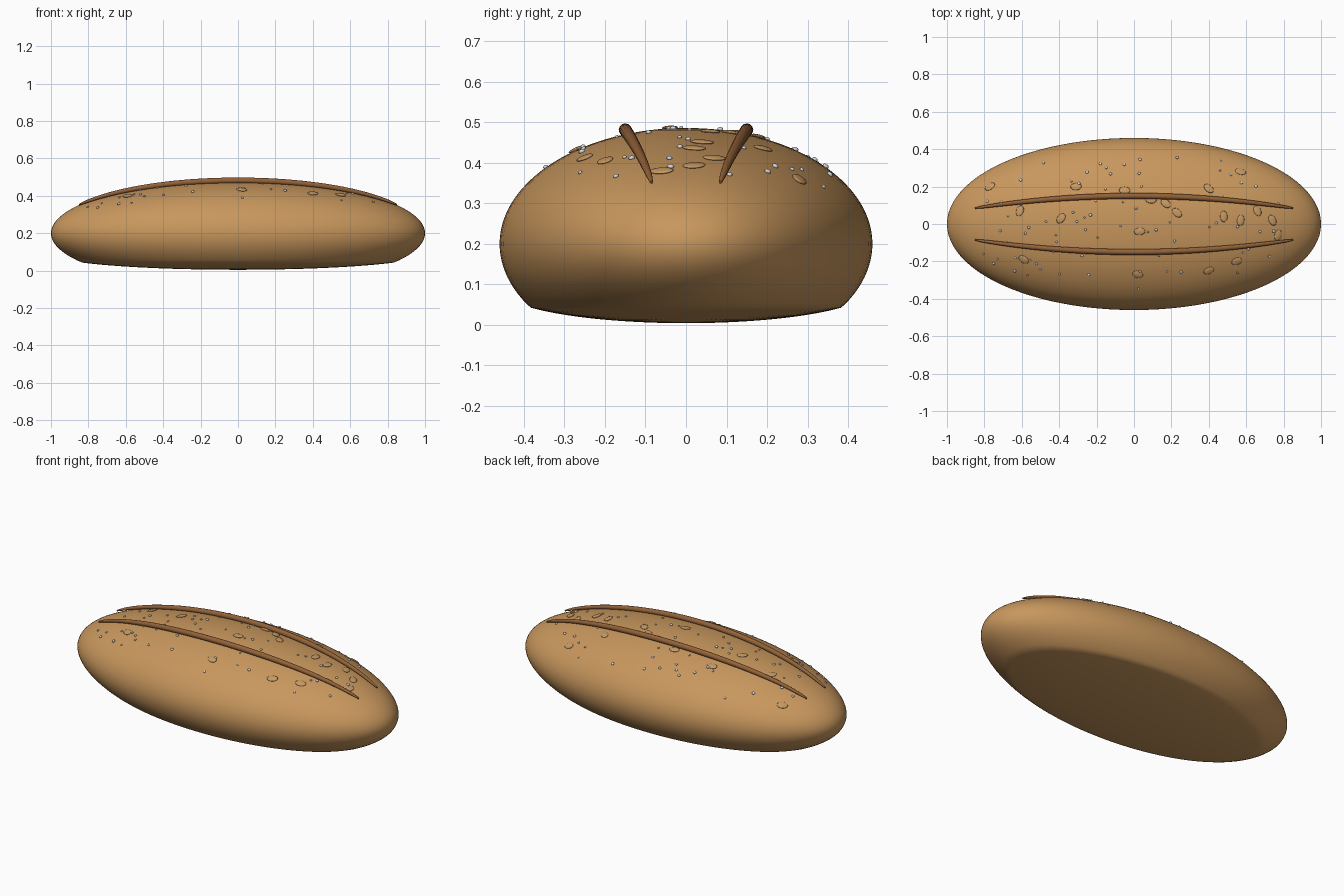
import bpy, math, random
from mathutils import Vector

cube = bpy.data.objects.get("Cube")
if cube:
    bpy.data.objects.remove(cube, do_unlink=True)

random.seed(7)
RADII = Vector((1.0, 0.46, 0.286))
MID = 0.2
FLAT = -0.157   # underside starts here, relative to MID


def material(name, r, g, b):
    m = bpy.data.materials.new(name)
    m.use_nodes = True
    m.diffuse_color = (r, g, b, 1)
    m.node_tree.nodes["Principled BSDF"].inputs["Base Color"].default_value = (r, g, b, 1)
    return m


crust = material("golden crust", 0.58, 0.31, 0.11)
cut = material("dark crust", 0.29, 0.12, 0.04)
oat = material("oat flake", 0.56, 0.32, 0.13)
salt = material("salt", 0.62, 0.68, 0.74)


def top(x, y):
    """Height of the crust above a point."""
    return MID + RADII.z * math.sqrt(max(0, 1 - (x / RADII.x) ** 2 - (y / RADII.y) ** 2))


def normal(x, y):
    """Outward direction of the crust above a point."""
    z = top(x, y) - MID
    return Vector((x / RADII.x ** 2, y / RADII.y ** 2, z / RADII.z ** 2)).normalized()


def finish(obj, name, mat):
    obj.name = name
    obj.data.materials.append(mat)
    for p in obj.data.polygons:
        p.use_smooth = True


# Loaf: an ellipsoid with its underside pressed almost flat
bpy.ops.mesh.primitive_uv_sphere_add(segments=96, ring_count=64)
loaf = bpy.context.object
for v in loaf.data.vertices:
    x, y, z = (v.co[i] * RADII[i] for i in range(3))
    if z < FLAT:
        z = FLAT + (z - FLAT) * 0.3
    v.co = (x, y, z + MID)
finish(loaf, "loaf", crust)


# Scored ridges: tapered tubes that follow the crust
def ridge(name, side):
    curve = bpy.data.curves.new(name, "CURVE")
    curve.dimensions = "3D"
    curve.bevel_depth = 0.016
    curve.bevel_resolution = 4
    curve.use_fill_caps = True
    spline = curve.splines.new("POLY")
    steps = 40
    spline.points.add(steps)
    for i, p in enumerate(spline.points):
        t = 2 * i / steps - 1
        x = 0.85 * t
        y = side * (0.15 - 0.065 * t * t)
        p.co = (x, y, top(x, y) + 0.011, 1)
        p.radius = 0.25 + 0.75 * (1 - t * t) ** 0.5
    obj = bpy.data.objects.new(name, curve)
    bpy.context.collection.objects.link(obj)
    bpy.ops.object.select_all(action="DESELECT")
    obj.select_set(True)
    bpy.context.view_layer.objects.active = obj
    bpy.ops.object.convert(target="MESH")
    finish(bpy.context.object, name, cut)


ridge("left_ridge", 1)
ridge("right_ridge", -1)


# Toppings: small squashed spheres lying on the crust
def topping(name, mat, x, y, size, segments, rings):
    n = normal(x, y)
    bpy.ops.mesh.primitive_uv_sphere_add(segments=segments, ring_count=rings)
    obj = bpy.context.object
    obj.location = (x, y, top(x, y) + 0.002)
    turn = n.to_track_quat("Z", "Y").to_matrix().to_4x4()
    obj.rotation_euler = turn.to_euler()
    spin = random.uniform(-0.4, 0.4) + math.pi / 2
    for v in obj.data.vertices:
        a, b, c = (v.co[i] * size[i] for i in range(3))
        v.co = (a * math.cos(spin) - b * math.sin(spin),
                a * math.sin(spin) + b * math.cos(spin), c)
    finish(obj, name, mat)
    return obj


def join(parts, name):
    bpy.ops.object.select_all(action="DESELECT")
    for p in parts:
        p.select_set(True)
    bpy.context.view_layer.objects.active = parts[0]
    bpy.ops.object.join()
    bpy.context.object.name = name


flakes = [(-.77, .2), (-.31, .2), (-.61, .07), (-.39, .03), (-.59, -.19), (.03, -.04),
          (.02, -.27), (.09, .13), (.17, .11), (.23, .06), (.48, .04), (.57, .02),
          (.66, .07), (.57, .28), (.4, .19), (.55, -.2), (.4, -.25), (.74, .02),
          (.77, -.06), (-.05, .18)]
join([topping("flake", oat, x, y, (0.02, 0.03, 0.005), 16, 8) for x, y in flakes],
     "oat_flakes")

grains = []
while len(grains) < 75:
    x, y = random.uniform(-0.85, 0.82), random.uniform(-0.36, 0.36)
    if (x / 0.9) ** 2 + (y / 0.4) ** 2 < 1:
        r = random.uniform(0.005, 0.009)
        grains.append(topping("grain", salt, x, y, (r, r, r * 0.7), 8, 6))
join(grains, "salt_grains")
